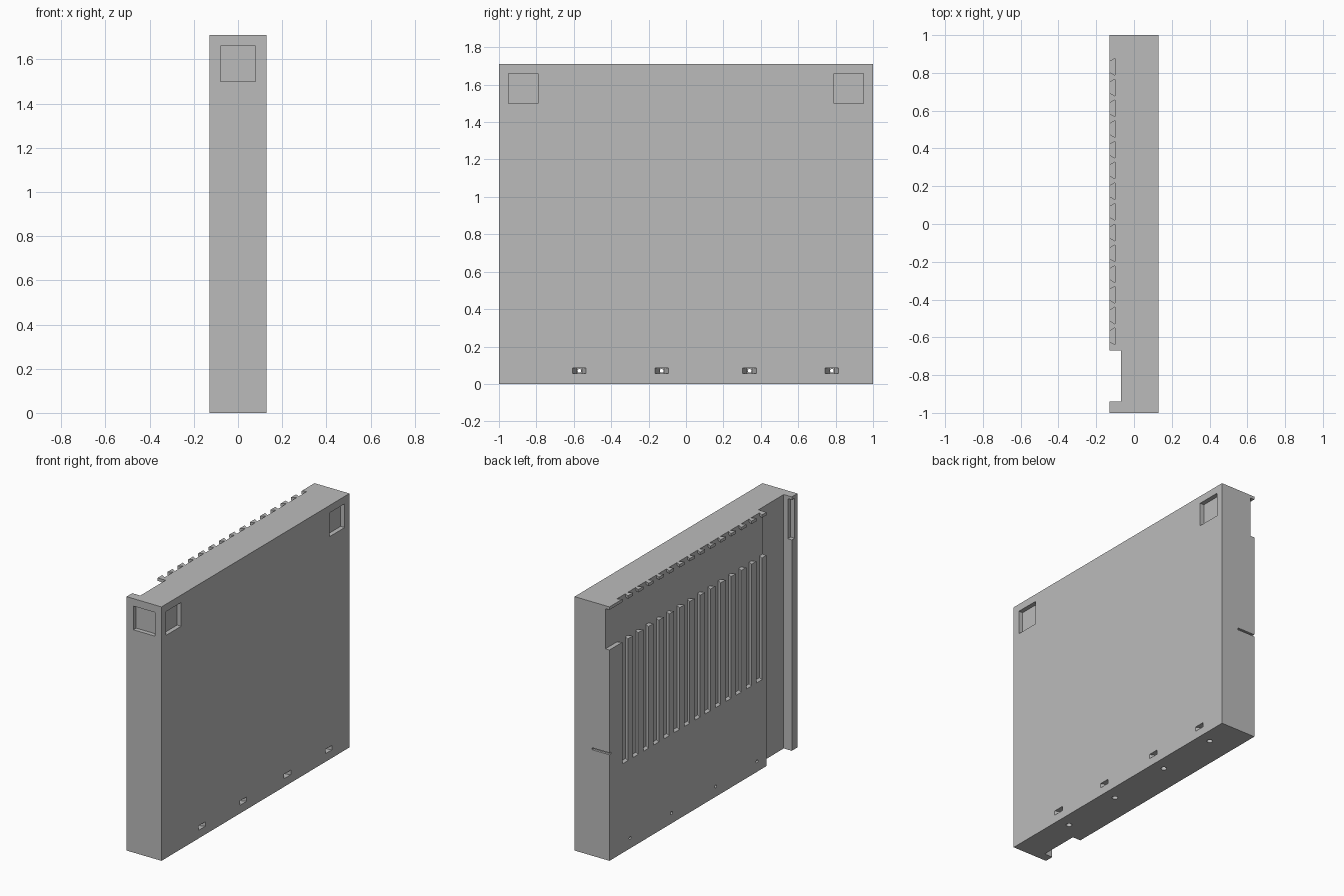
import bpy
import bmesh
from mathutils import Matrix, Vector

if "Cube" in bpy.data.objects:
    bpy.data.objects.remove(bpy.data.objects["Cube"], do_unlink=True)

HALF_W, HEIGHT = 0.13, 1.71
POCKET = 0.03          # depth of the shallow recesses
OUT = 0.1              # how far cutters stick out

grey = bpy.data.materials.new("plain grey")
grey.use_nodes = True
grey.diffuse_color = (0.5, 0.5, 0.5, 1)
grey.node_tree.nodes["Principled BSDF"].inputs["Base Color"].default_value = (0.5, 0.5, 0.5, 1)


def add_object(name, bm):
    bmesh.ops.recalc_face_normals(bm, faces=bm.faces)
    mesh = bpy.data.meshes.new(name)
    bm.to_mesh(mesh)
    bm.free()
    mesh.materials.append(grey)
    obj = bpy.data.objects.new(name, mesh)
    bpy.context.collection.objects.link(obj)
    return obj


def prism(name, outline, z0, z1):
    """Extrude an xy outline from z0 to z1."""
    bm = bmesh.new()
    face = bm.faces.new([bm.verts.new((x, y, z0)) for x, y in outline])
    top = bmesh.ops.extrude_face_region(bm, geom=[face])["geom"]
    verts = [v for v in top if isinstance(v, bmesh.types.BMVert)]
    bmesh.ops.translate(bm, verts=verts, vec=(0, 0, z1 - z0))
    return add_object(name, bm)


def box(name, x, y, z):
    return prism(name, [(x[0], y[0]), (x[1], y[0]), (x[1], y[1]), (x[0], y[1])], *z)


def rod(name, start, end, radius):
    """Cylinder between two points."""
    start, end = Vector(start), Vector(end)
    turn = (end - start).to_track_quat("Z", "Y").to_matrix().to_4x4()
    bm = bmesh.new()
    bmesh.ops.create_cone(bm, cap_ends=True, segments=20, radius1=radius, radius2=radius,
                          depth=(end - start).length,
                          matrix=Matrix.Translation((start + end) / 2) @ turn)
    return add_object(name, bm)


# Slab body with a full-height channel near the front of its right side
channel_back, channel_front, channel_floor = -0.67, -0.94, -0.07
body = prism("panel_body", [
    (-HALF_W, -1), (HALF_W, -1), (HALF_W, 1), (-HALF_W, 1),
    (-HALF_W, channel_back), (channel_floor, channel_back),
    (channel_floor, channel_front), (-HALF_W, channel_front)], 0, HEIGHT)


def cut(cutter):
    cutter.hide_render = True
    mod = body.modifiers.new("cut", "BOOLEAN")
    mod.operation = "DIFFERENCE"
    mod.solver = "EXACT"
    mod.object = cutter
    bpy.context.view_layer.objects.active = body
    bpy.ops.object.modifier_apply(modifier=mod.name)
    bpy.data.objects.remove(cutter, do_unlink=True)


# Long recess under the top lip, running into the front fin
floor_x = -HALF_W + POCKET
cut(box("lip_recess", (-HALF_W - OUT, floor_x), (-0.97, 1 + OUT), (1.42, 1.69)))

# Row of dovetail grooves, open at the top
slope = (0.09 - 0.055) / 2 / POCKET
for i in range(14):
    y = 0.832 - i * 0.1097
    inner, mouth = 0.045, 0.0275
    tip = mouth - 0.005 * slope
    cut(prism("dovetail_groove", [
        (floor_x, y - inner), (floor_x, y + inner),
        (-HALF_W - 0.005, y + tip), (-HALF_W - 0.005, y - tip)], 0.6, HEIGHT + OUT))

# Square pockets in the upper corners of the left side and of the front
pocket_z = (1.5, 1.66)
for y in (-0.87, 0.87):
    cut(box("side_pocket", (HALF_W - POCKET, HALF_W + OUT), (y - 0.08, y + 0.08), pocket_z))
cut(box("front_pocket", (-0.08, 0.08), (-1 - OUT, -1 + POCKET), pocket_z))

# Thin slit in the back
cut(box("back_slit", (-HALF_W - OUT, 0), (0.985, 1 + OUT), (0.714, 0.727)))

# Tapered fixing sockets with cross holes and holes from below
for y in (-0.57, -0.13, 0.34, 0.78):
    cut(prism("socket", [
        (HALF_W + 0.001, y - 0.037), (HALF_W + 0.001, y + 0.037),
        (0.07, y + 0.013), (0.07, y - 0.013)], 0.055, 0.085))
    cut(rod("cross_hole", (-HALF_W - OUT, y, 0.07), (0.1, y, 0.07), 0.01))
    cut(rod("bottom_hole", (0.045, y, -OUT), (0.045, y, 0.065), 0.018))
